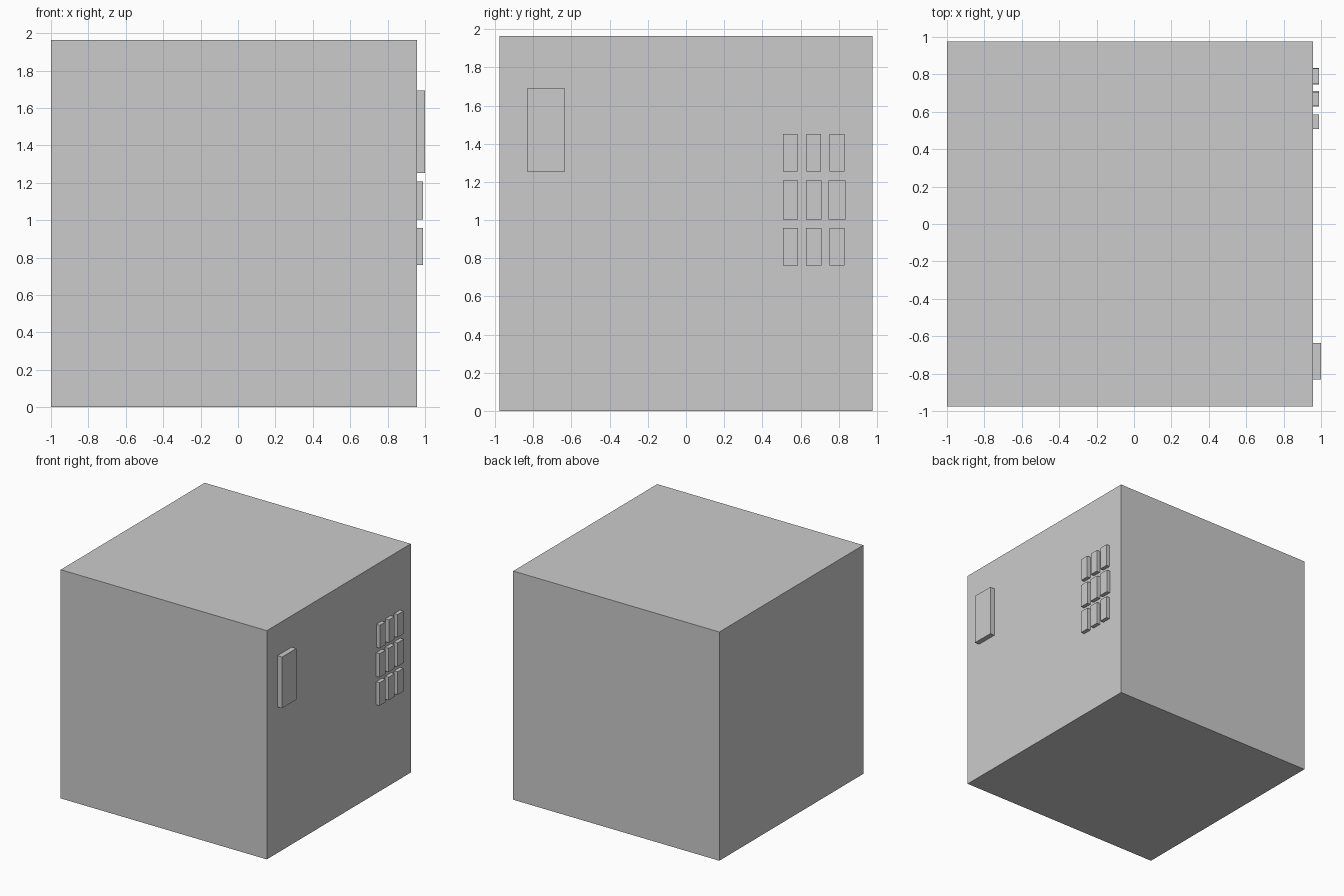
import bpy

if "Cube" in bpy.data.objects:
    bpy.data.objects.remove(bpy.data.objects["Cube"])


def box(name, x, y, z):
    """Box spanning the given (min, max) ranges."""
    bpy.ops.mesh.primitive_cube_add(size=1, location=[sum(r) / 2 for r in (x, y, z)])
    ob = bpy.context.object
    ob.name = name
    ob.scale = [r[1] - r[0] for r in (x, y, z)]
    bpy.ops.object.transform_apply(location=False, rotation=False, scale=True)
    return ob


FACE = 0.957  # x of the panel side

# Main cabinet
box("cabinet", (-1.0, FACE), (-0.976, 0.976), (0.0, 1.963))

# Tall plate near the front edge
box("handle_plate", (FACE - 0.002, 1.0), (-0.831, -0.637), (1.253, 1.693))

# Keypad, three rows of three; the middle row's keys are slightly larger
columns = [0.547, 0.669, 0.791]
rows = [(0.860, 0.198), (1.106, 0.204), (1.352, 0.197)]
widths = [[0.079, 0.079, 0.079], [0.079, 0.083, 0.088], [0.076, 0.075, 0.079]]
for r, (zc, h) in enumerate(rows):
    for c, yc in enumerate(columns):
        w = widths[r][c]
        box(f"key_{r}_{c}", (FACE - 0.002, 0.99),
            (yc - w / 2, yc + w / 2), (zc - h / 2, zc + h / 2))
